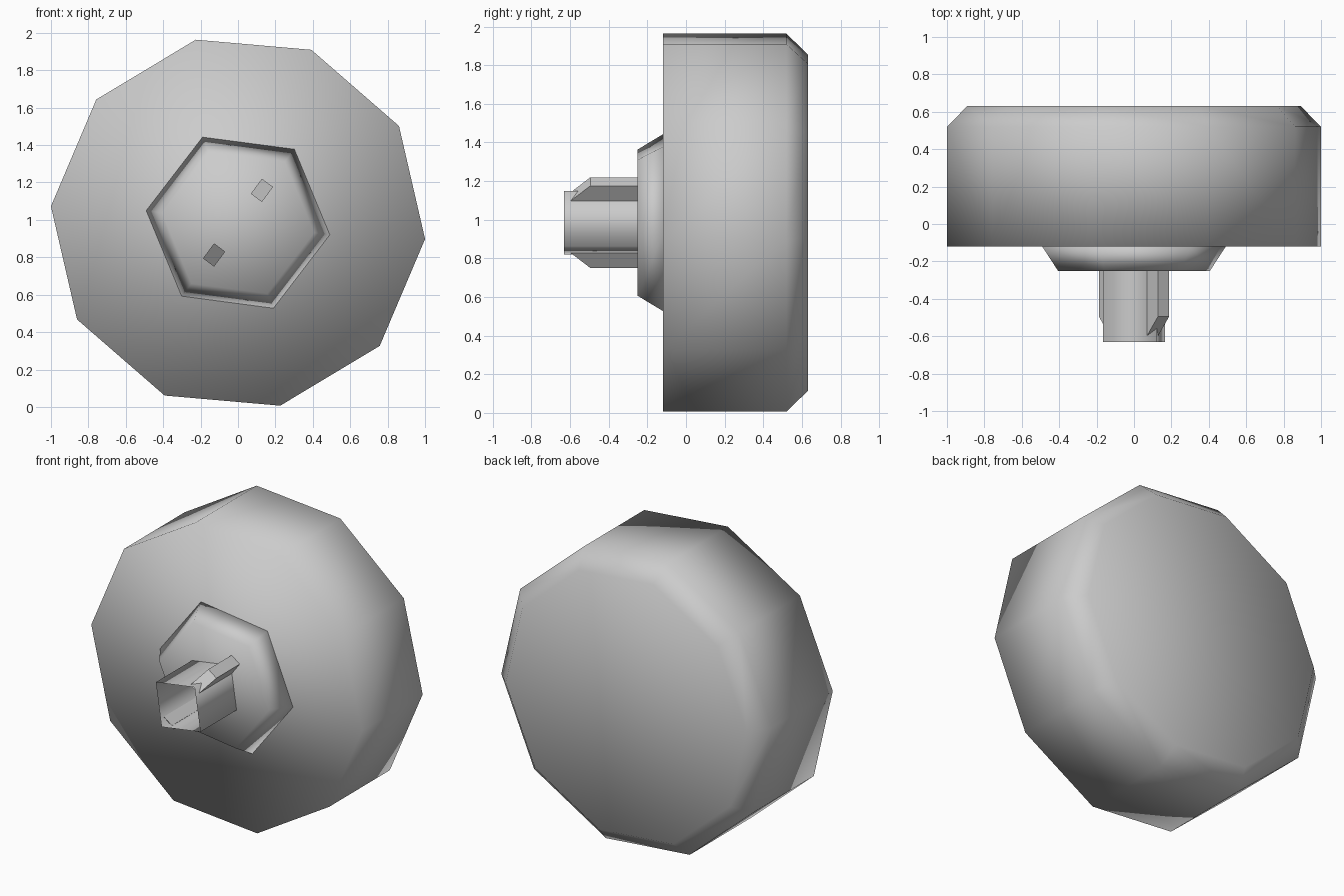
import bpy, bmesh
from math import cos, sin, radians

if "Cube" in bpy.data.objects:
    bpy.data.objects.remove(bpy.data.objects["Cube"], do_unlink=True)

CZ = 0.985          # height of the knob axis, which runs along y
FIN_ANGLE = 53.5    # direction of the upper fin

grey = bpy.data.materials.new("plain grey")
grey.use_nodes = True
color = (0.6, 0.6, 0.6, 1)
grey.diffuse_color = color
grey.node_tree.nodes["Principled BSDF"].inputs["Base Color"].default_value = color


def finish(name, bm, smooth, solid=True):
    if solid:
        bmesh.ops.recalc_face_normals(bm, faces=bm.faces)
    mesh = bpy.data.meshes.new(name)
    bm.to_mesh(mesh)
    bm.free()
    mesh.materials.append(grey)
    for poly in mesh.polygons:
        poly.use_smooth = smooth
    obj = bpy.data.objects.new(name, mesh)
    bpy.context.collection.objects.link(obj)
    return obj


def lathe(name, sides, start, profile, caps=True):
    """Prism about the y axis from (y, radius) rings, front to back."""
    bm = bmesh.new()
    rings = []
    for y, r in profile:
        angles = [radians(start + 360 * i / sides) for i in range(sides)]
        rings.append([bm.verts.new((r * cos(a), y, CZ + r * sin(a))) for a in angles])
    for lower, upper in zip(rings, rings[1:]):
        for i in range(sides):
            j = (i + 1) % sides
            bm.faces.new((lower[i], upper[i], upper[j], lower[j]))
    if caps:
        bm.faces.new(rings[0])
        bm.faces.new(rings[-1])
    return finish(name, bm, True, caps)


def fin(name, angle):
    """Rib with a sloped front end, placed on a corner of the shaft."""
    a = radians(angle)
    side = [(0.165, -0.25), (0.265, -0.25), (0.265, -0.495), (0.165, -0.6)]
    bm = bmesh.new()
    loops = []
    for t in (-0.037, 0.037):
        loops.append([bm.verts.new((r * cos(a) - t * sin(a), y,
                                    CZ + r * sin(a) + t * cos(a))) for r, y in side])
    for i in range(4):
        j = (i + 1) % 4
        bm.faces.new((loops[0][i], loops[0][j], loops[1][j], loops[1][i]))
    for loop in loops:
        bm.faces.new(loop)
    return finish(name, bm, False)


# Ten-sided grip with a chamfered back rim
lathe("knob_body", 10, -5, [(-0.12, 1.004), (0.52, 1.004), (0.632, 0.893)])
# Six-sided tapered collar
lathe("collar", 6, -7.5, [(-0.25, 0.41), (-0.12, 0.495)])
# Open square shaft
lathe("shaft", 4, FIN_ANGLE, [(-0.632, 0.205), (-0.25, 0.205)], caps=False)
# Two opposite locating fins
for label, turn in (("upper_fin", 0), ("lower_fin", 180)):
    fin(label, FIN_ANGLE + turn)
